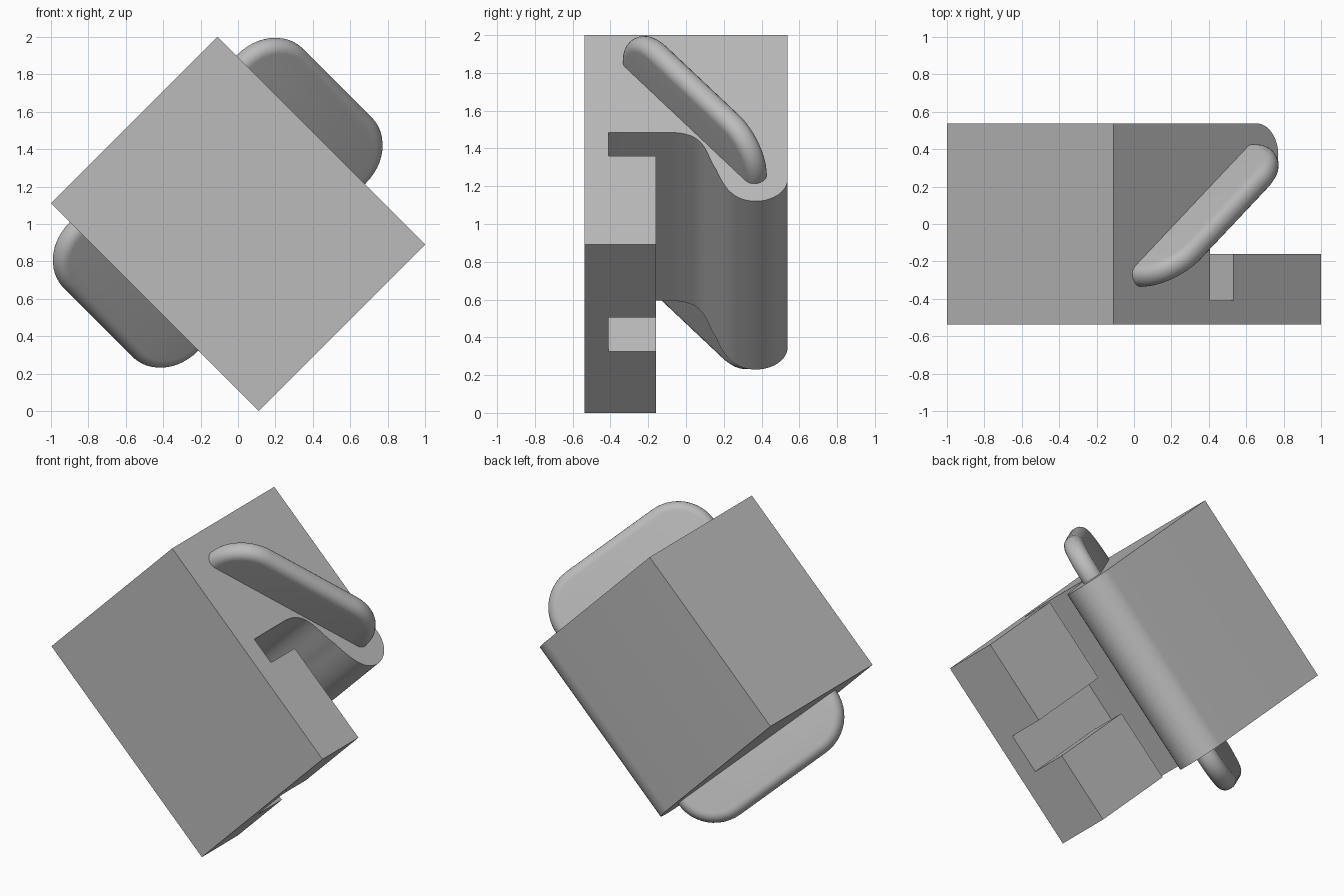
import bpy, bmesh, math
from mathutils import Matrix, Vector
from mathutils.geometry import interpolate_bezier

cube = bpy.data.objects.get("Cube")
if cube:
    bpy.data.objects.remove(cube, do_unlink=True)

grey = bpy.data.materials.new("plain_grey")
grey.use_nodes = True
GREY = (0.5, 0.5, 0.5, 1)
grey.diffuse_color = GREY
grey.node_tree.nodes["Principled BSDF"].inputs["Base Color"].default_value = GREY

LENGTH, WIDTH, HALF = 1.57, 1.26, 0.538
# Tilted frame: x along the profile, y to the back, z across the width
FRAME = Matrix.Translation((-1, 0, 1.11)) @ Matrix.Rotation(math.pi / 4, 4, 'Y')


def prism(name, outline, z0, z1, matrix):
    """Extrude a closed 2D outline from z0 to z1."""
    bm = bmesh.new()
    face = bm.faces.new([bm.verts.new((x, y, z0)) for x, y in outline])
    top = bmesh.ops.extrude_face_region(bm, geom=[face])
    moved = [g for g in top["geom"] if isinstance(g, bmesh.types.BMVert)]
    bmesh.ops.translate(bm, verts=moved, vec=(0, 0, z1 - z0))
    bmesh.ops.recalc_face_normals(bm, faces=bm.faces)
    mesh = bpy.data.meshes.new(name)
    bm.to_mesh(mesh)
    bm.free()
    mesh.materials.append(grey)
    obj = bpy.data.objects.new(name, mesh)
    obj.matrix_world = matrix
    bpy.context.collection.objects.link(obj)
    return obj


def smooth(obj, degrees):
    bpy.ops.object.select_all(action='DESELECT')
    obj.select_set(True)
    bpy.context.view_layer.objects.active = obj
    bpy.ops.object.shade_smooth_by_angle(angle=math.radians(degrees))


def bezier(*pts):
    return [p.to_2d() for p in interpolate_bezier(*[Vector(p).to_3d() for p in pts], 14)]


# Hooked body: front leg with notch, S-curve and rounded rear lobe
outline = [(0, HALF), (0, -HALF), (LENGTH, -HALF), (LENGTH, -0.16),
           (0.905, -0.16), (0.905, -0.41), (0.73, -0.41)]
outline += bezier((0.73, -0.085), (0.73, 0.12), (0.9, 0.1), (1.005, 0.159))
outline += bezier((1.005, 0.159), (1.16, 0.205), (1.245, 0.26), (1.245, 0.37))[1:]
outline += bezier((1.245, 0.37), (1.245, 0.461), (1.17, HALF), (1.08, HALF))[1:]
body = prism("hooked_body", outline, 0, WIDTH, FRAME)
smooth(body, 30)

# Groove through the front leg
groove = prism("groove_cutter", [(0.82, -0.41), (1.7, -0.41), (1.7, -0.1), (0.82, -0.1)],
               0.46, 0.715, FRAME)
groove.hide_render = True
groove.hide_viewport = True
cut = body.modifiers.new("groove", 'BOOLEAN')
cut.object = groove
cut.solver = 'EXACT'

# Rounded plate running diagonally through the body, out of both ends
half_w, half_l, radius, thick = 0.59, 0.905, 0.27, 0.125
plate_outline = []
for k, (sx, sy) in enumerate([(1, 1), (-1, 1), (-1, -1), (1, -1)]):
    for i in range(13):
        a = math.pi / 2 * (k + i / 12)
        plate_outline.append((sx * (half_w - radius) + radius * math.cos(a),
                              sy * (half_l - radius) + radius * math.sin(a)))
tilt = math.atan2(0.6, 0.8)
plate_frame = (FRAME @ Matrix.Translation((0.628, 0.046, WIDTH / 2 + 0.003))
               @ Matrix.Rotation(tilt, 4, 'Z') @ Matrix.Rotation(math.pi / 2, 4, 'X'))
plate = prism("rounded_plate", plate_outline, -thick / 2, thick / 2, plate_frame)
smooth(plate, 180)
bevel = plate.modifiers.new("round_edges", 'BEVEL')
bevel.width = 0.058
bevel.segments = 6
bevel.limit_method = 'ANGLE'
bevel.angle_limit = math.radians(60)
